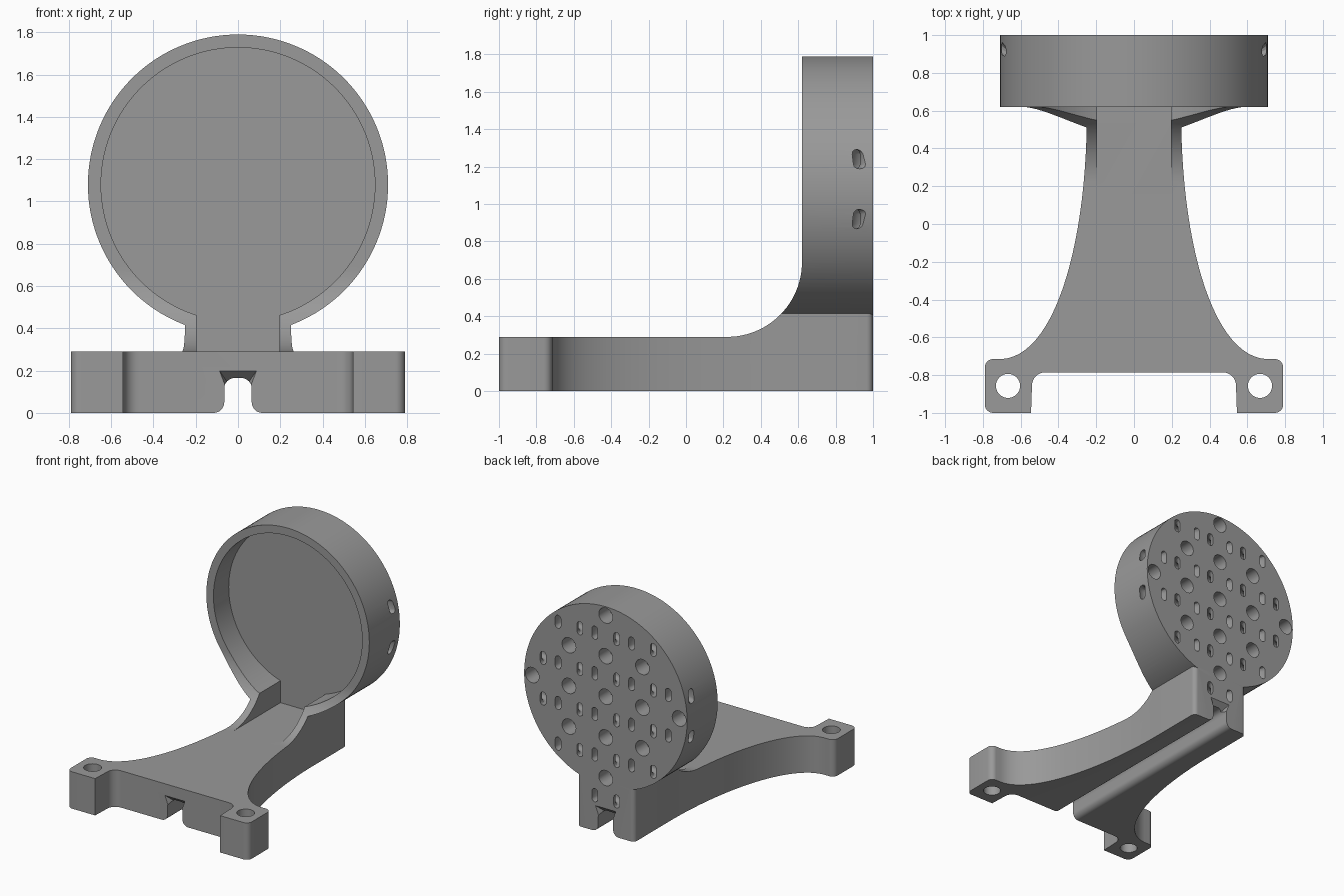
import bpy, bmesh, math
from mathutils import Matrix, Vector

if "Cube" in bpy.data.objects:
    bpy.data.objects.remove(bpy.data.objects["Cube"])

DISC_Z, DISC_R, RECESS_R = 1.08, 0.71, 0.648


def make(name, bm):
    bmesh.ops.recalc_face_normals(bm, faces=bm.faces[:])
    me = bpy.data.meshes.new(name)
    bm.to_mesh(me)
    bm.free()
    ob = bpy.data.objects.new(name, me)
    bpy.context.scene.collection.objects.link(ob)
    return ob


def prism(name, pts, axis, a, b):
    """Extrude a 2D outline along an axis from a to b."""
    place = {'x': lambda u, v, w: (w, u, v), 'y': lambda u, v, w: (u, w, v),
             'z': lambda u, v, w: (u, v, w)}[axis]
    bm = bmesh.new()
    face = bm.faces.new([bm.verts.new(place(u, v, a)) for u, v in pts])
    ext = bmesh.ops.extrude_face_region(bm, geom=[face])
    move = Vector(place(0, 0, b - a))
    bmesh.ops.translate(bm, vec=move, verts=[g for g in ext['geom'] if isinstance(g, bmesh.types.BMVert)])
    return make(name, bm)


def arc(cx, cy, r, a0, a1, n=8):
    return [(cx + r * math.cos(math.radians(a0 + (a1 - a0) * i / n)),
             cy + r * math.sin(math.radians(a0 + (a1 - a0) * i / n))) for i in range(n + 1)]


def circle(cx, cy, r, n=96):
    return arc(cx, cy, r, 0, 360, n)[:-1]


def combine(target, tool, op):
    mod = target.modifiers.new(op, 'BOOLEAN')
    mod.operation, mod.solver, mod.object = op, 'EXACT', tool
    dg = bpy.context.evaluated_depsgraph_get()
    me = bpy.data.meshes.new_from_object(target.evaluated_get(dg))
    target.modifiers.clear()
    target.data = me
    bpy.data.objects.remove(tool)


def mirrored(half):
    return half + [(-x, y) for x, y in reversed(half)]


def side_profile():
    pts = [(-1.2, -0.1), (1.2, -0.1), (1.2, 2), (0.62, 2)]
    pts += arc(0.22, 0.69, 0.40, 0, -90, 24) + [(-1.2, 0.29)]
    return prism('side_profile', pts, 'x', -1, 1)


# Base plan: flared arm with two mounting ears
half = arc(0.47, -0.855, 0.07, 90, 0) + [(0.545, -1.0)]
half += arc(0.745, -0.955, 0.045, -90, 0) + arc(0.745, -0.76, 0.045, 0, 90)
P = [Vector(p) for p in ((0.70, -0.715), (0.43, -0.70), (0.26, -0.15), (0.25, 0.53))]
for i in range(25):
    t = i / 24
    s = 1 - t
    half.append(tuple(P[0] * s**3 + P[1] * 3 * s * s * t + P[2] * 3 * s * t * t + P[3] * t**3))
half += arc(0.215, 0.965, 0.035, 0, 90, 6)
bracket = prism('bracket', mirrored(half), 'z', 0, 0.416)
combine(bracket, side_profile(), 'INTERSECT')

# Round holder, blended forward into the arm
holder = prism('holder', circle(0, DISC_Z, DISC_R, 128), 'y', 0.2, 1.0)
combine(holder, side_profile(), 'INTERSECT')
combine(bracket, holder, 'UNION')

# Front recess and the slot leading into it
combine(bracket, prism('recess', circle(0, DISC_Z, RECESS_R, 128), 'y', -0.5, 0.81), 'DIFFERENCE')
combine(bracket, prism('slot', [(-0.197, 0.29), (0.197, 0.29), (0.197, 0.9), (-0.197, 0.9)],
                       'y', 0.1, 0.81), 'DIFFERENCE')

# Screw holes in the ears
for sx in (-1, 1):
    combine(bracket, prism('ear_hole', circle(sx * 0.667, -0.857, 0.064, 32), 'z', -0.1, 0.5), 'DIFFERENCE')

# Cable channel under the arm, with rounded lips
lip = [(0.115, -0.05), (0.115, 0.0)] + arc(0.115, 0.05, 0.05, -90, -180)[1:]
channel = mirrored(lip + arc(0.015, 0.115, 0.05, 0, 90))
combine(bracket, prism('channel', channel, 'y', -1.2, 1.2), 'DIFFERENCE')

# Tapered chamfer above each channel end
for y0, d in ((-0.787, 1), (1.0, -1)):
    bm = bmesh.new()
    rows = [(-0.05, 0.12, 0.245), (0.06, 0.05, 0.145)]
    for dy, w, top in rows:
        for x, z in ((-w, top), (w, top), (w * 0.6, 0.12), (-w * 0.6, 0.12)):
            bm.verts.new((x, y0 + d * dy, z))
    bmesh.ops.convex_hull(bm, input=bm.verts[:])
    combine(bracket, make('chamfer', bm), 'DIFFERENCE')

# Back pattern: round blind holes and curved tie tunnels
bm = bmesh.new()
grid = [(i * 0.32, j * 0.32) for i in (-1, 0, 1) for j in (-1, 0, 1)]
grid += [(0.64, 0), (-0.64, 0), (0, 0.64), (0, -0.64)]
for x, z in grid:
    bmesh.ops.create_cone(bm, cap_ends=True, segments=28, radius1=0.06, radius2=0.06, depth=0.26,
                          matrix=Matrix.Translation((x, 1.0, DISC_Z + z)) @ Matrix.Rotation(math.pi / 2, 4, 'X'))
section = arc(0, 0.027, 0.025, 0, 180, 6) + arc(0, -0.027, 0.025, 180, 360, 6)
rings = [(i, j) for j in (-0.16, 0.16) for i in (-2, -1, 0, 1, 2)]
rings += [(i, j) for j in (-0.48, 0.48) for i in (-1, 0, 1)] + [(0, -0.80)]
N = 32
for i, z in rings:
    loops = []
    for k in range(N):
        a = 2 * math.pi * k / N
        loops.append([bm.verts.new((i * 0.32 + (0.095 + u) * math.cos(a), 1.0 + (0.095 + u) * math.sin(a),
                                    DISC_Z + z + v)) for u, v in section])
    m = len(section)
    for k in range(N):
        p, q = loops[k], loops[(k + 1) % N]
        for s in range(m):
            bm.faces.new((p[s], p[(s + 1) % m], q[(s + 1) % m], q[s]))
combine(bracket, make('back_pattern', bm), 'DIFFERENCE')

# Material and shading
grey = bpy.data.materials.new('plain_grey')
grey.diffuse_color = (0.32, 0.32, 0.32, 1)
grey.use_nodes = True
grey.node_tree.nodes["Principled BSDF"].inputs["Base Color"].default_value = grey.diffuse_color
bracket.data.materials.clear()
bracket.data.materials.append(grey)
for poly in bracket.data.polygons:
    poly.material_index = 0
bpy.ops.object.select_all(action='DESELECT')
bracket.select_set(True)
bpy.context.view_layer.objects.active = bracket
bpy.ops.object.shade_smooth_by_angle(angle=math.radians(30))
